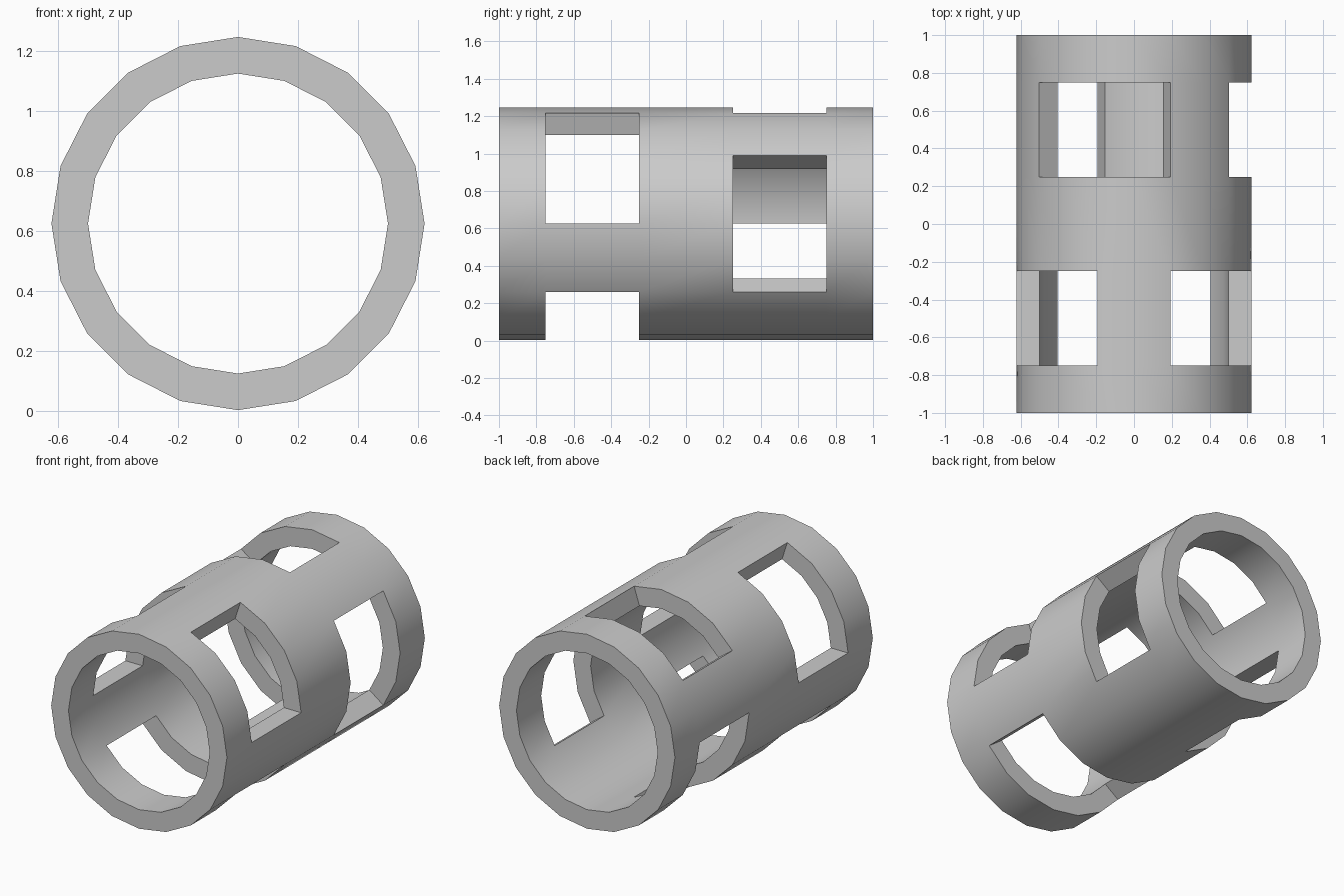
import bpy, bmesh, math

if "Cube" in bpy.data.objects:
    bpy.data.objects.remove(bpy.data.objects["Cube"])

SIDES, R_OUT, R_IN, CZ = 20, 0.622, 0.5, 0.625
LEVELS = [-1, -0.75, -0.25, 0.25, 0.75, 1]

# Open sectors (18 degrees each, counted from +x towards +z) per band
front_open = set(range(0, 4)) | set(range(6, 10)) | set(range(12, 18))
back_open = set(range(4, 8)) | set(range(10, 14)) | {18, 19, 0, 1}
OPEN = {1: front_open, 3: back_open}


def solid(band, s):
    return 0 <= band < len(LEVELS) - 1 and s % SIDES not in OPEN.get(band, set())


bm = bmesh.new()


def ring(r, y):
    return [bm.verts.new((r * math.cos(math.tau * i / SIDES), y,
                          CZ + r * math.sin(math.tau * i / SIDES))) for i in range(SIDES)]


outer = [ring(R_OUT, y) for y in LEVELS]
inner = [ring(R_IN, y) for y in LEVELS]

# Tube skins, plus walls wherever a solid cell meets an opening or a tube end
for b in range(len(LEVELS) - 1):
    for s in range(SIDES):
        if not solid(b, s):
            continue
        t = (s + 1) % SIDES
        corners = [(b, s), (b, t), (b + 1, t), (b + 1, s)]
        neighbours = [(b - 1, s), (b, s + 1), (b + 1, s), (b, s - 1)]
        bm.faces.new([outer[l][i] for l, i in corners])
        bm.faces.new([inner[l][i] for l, i in reversed(corners)])
        for k, n in enumerate(neighbours):
            if not solid(*n):
                (l0, i0), (l1, i1) = corners[k], corners[(k + 1) % 4]
                bm.faces.new([outer[l1][i1], outer[l0][i0], inner[l0][i0], inner[l1][i1]])

# Drop unused vertices inside openings
bmesh.ops.delete(bm, geom=[v for v in bm.verts if not v.link_faces], context='VERTS')
bmesh.ops.recalc_face_normals(bm, faces=bm.faces)
mesh = bpy.data.meshes.new("windowed_tube")
bm.to_mesh(mesh)
bm.free()

tube = bpy.data.objects.new("windowed_tube", mesh)
bpy.context.collection.objects.link(tube)
bpy.context.view_layer.objects.active = tube
tube.select_set(True)
bpy.ops.object.shade_smooth_by_angle(angle=math.radians(30))
